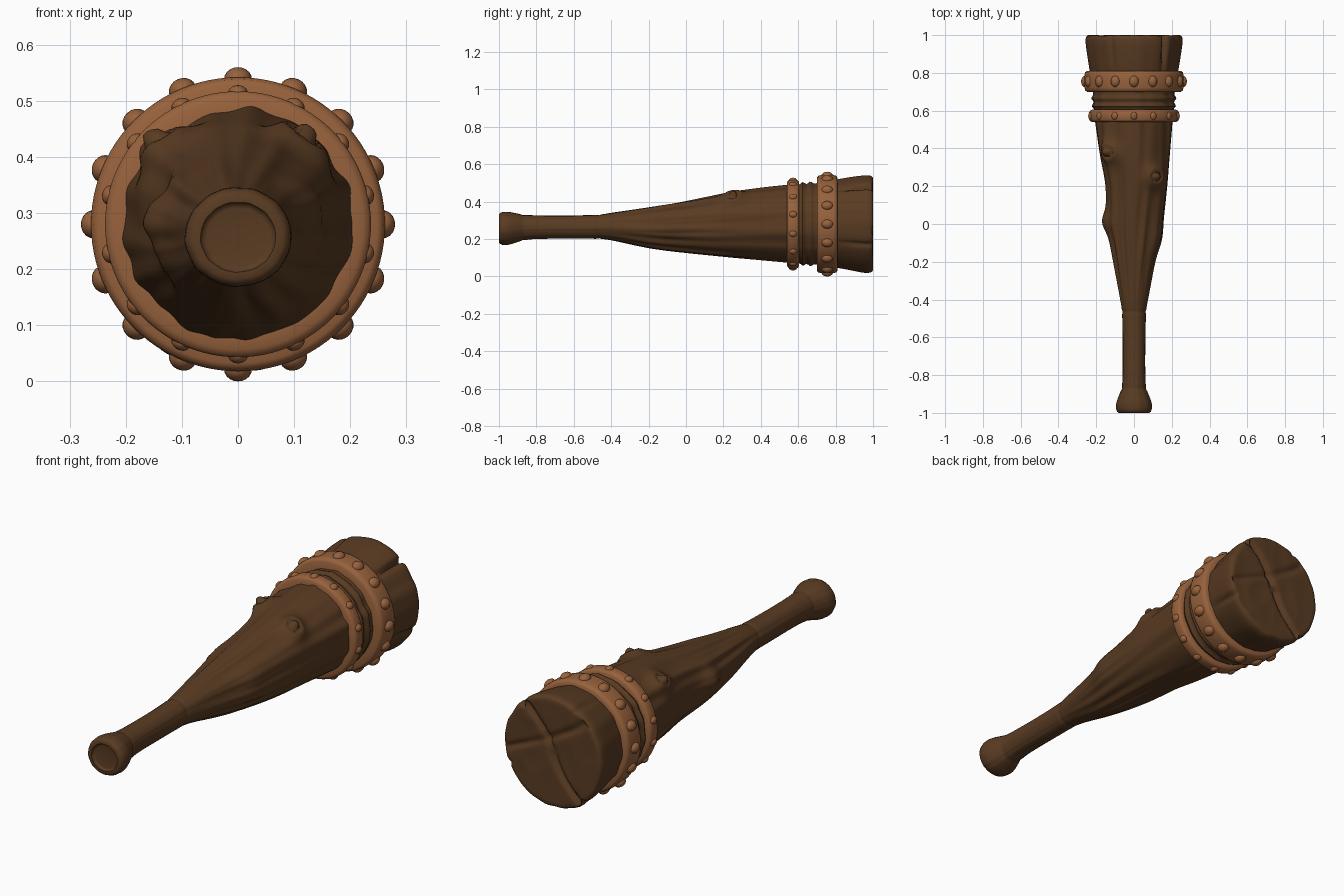
import bpy, bmesh, math
from mathutils import Vector, Matrix, noise

cube = bpy.data.objects.get("Cube")
if cube:
    bpy.data.objects.remove(cube)


def material(name, rgb):
    m = bpy.data.materials.new(name)
    m.use_nodes = True
    m.diffuse_color = (*rgb, 1)
    bsdf = m.node_tree.nodes["Principled BSDF"]
    bsdf.inputs["Base Color"].default_value = (*rgb, 1)
    bsdf.inputs["Roughness"].default_value = 0.8
    return m


WOOD = material("dark wood", (0.1, 0.044, 0.016))
LEATHER = material("tan leather", (0.31, 0.122, 0.046))


def finish(bm, name, mat, angle=50):
    bmesh.ops.recalc_face_normals(bm, faces=bm.faces)
    mesh = bpy.data.meshes.new(name)
    bm.to_mesh(mesh)
    bm.free()
    mesh.materials.append(mat)
    ob = bpy.data.objects.new(name, mesh)
    bpy.context.collection.objects.link(ob)
    bpy.ops.object.select_all(action="DESELECT")
    ob.select_set(True)
    bpy.context.view_layer.objects.active = ob
    bpy.ops.object.shade_smooth_by_angle(angle=math.radians(angle))
    return ob


def bridge(bm, a, b):
    n = len(a)
    for i in range(n):
        j = (i + 1) % n
        bm.faces.new((a[i], a[j], b[j], b[i]))


def bell(d, width):
    return math.exp(-(d / width) ** 2)


# Trunk stations: y, centre x, centre z, half width, half height
STATIONS = [
    (-1.00, 0, .257, .092, .086), (-.95, 0, .258, .094, .088),
    (-.87, 0, .262, .066, .069), (-.80, 0, .264, .060, .063),
    (-.60, 0, .264, .060, .062), (-.46, 0, .266, .064, .065),
    (-.40, 0, .267, .073, .073), (-.20, 0, .262, .108, .108),
    (0, .005, .265, .146, .138), (.20, .012, .272, .166, .168),
    (.35, .005, .277, .186, .187), (.55, 0, .280, .206, .205),
    (.70, 0, .280, .216, .216), (.85, 0, .282, .240, .243),
    (.95, 0, .280, .255, .260), (1.0, 0, .280, .257, .261)]


def section(y):
    """Smooth interpolation through the stations."""
    k = 0
    while k < len(STATIONS) - 2 and y > STATIONS[k + 1][0]:
        k += 1
    p, q = STATIONS[k], STATIONS[k + 1]
    o, r = STATIONS[max(k - 1, 0)], STATIONS[min(k + 2, len(STATIONS) - 1)]
    h = q[0] - p[0]
    t = (y - p[0]) / h
    out = []
    for c in range(1, 5):
        m0 = (q[c] - o[c]) / (q[0] - o[0]) * h
        m1 = (r[c] - p[c]) / (r[0] - p[0]) * h
        out.append((2*t**3 - 3*t*t + 1) * p[c] + (t**3 - 2*t*t + t) * m0
                   + (3*t*t - 2*t**3) * q[c] + (t**3 - t*t) * m1)
    return out


# Knots: y, degrees from the top, height, width, has a ringed eye
KNOTS = [(.38, -44, .045, .055, True), (.25, 34, .042, .055, True),
         (.01, -80, .026, .06, False), (-.08, 75, .014, .08, False)]
# End cracks: degrees from the top, depth
CRACKS = [(40, .03), (-28, .010), (-140, .014), (115, .012)]


def angle_gap(a, degrees):
    return (a - math.radians(degrees) + math.pi) % (2 * math.pi) - math.pi


def relief(y, a, r):
    """Radial detail of the wood surface: grain, knots, collars and cracks."""
    body = min(max((y + .42) / .3, 0), 1)
    grain = noise.noise(Vector((math.sin(a) * 4, y * 1.5, math.cos(a) * 4)))
    d = grain * (.002 + .010 * body * (1 if y < .55 else .4))
    for ky, deg, height, width, eye in KNOTS:
        dist = math.hypot(y - ky, angle_gap(a, deg) * r)
        d += height * bell(dist, width)
        if eye:
            d -= .017 * bell(dist - .024, .008)
    for line in (-.87, -.465):
        d -= .004 * bell(y - line, .008)
    for ridge in (.625, .665):
        d += .013 * bell(y - ridge, .011)
    if y > .78:
        for deg, depth in CRACKS:
            d -= depth * min((y - .78) / .15, 1) * bell(angle_gap(a, deg) * r, .012)
    return d


def wood_ring(bm, y, scale, lift, n=160):
    cx, cz, rx, rz = section(y)
    verts = []
    for i in range(n):
        a = 2 * math.pi * i / n
        d = relief(y, a, rx)
        x = (rx + d) * scale * math.sin(a)
        z = (rz + d) * scale * math.cos(a)
        verts.append(bm.verts.new((cx + x, y + lift(x, z), cz + z)))
    return verts


def end_lift(x, z):
    """Shallow splits and unevenness across the sawn end."""
    wave = .02 * math.sin(z * 14)
    split = .018 * bell(x * .8 - z * .6 + wave, .014)
    split += .012 * bell(x * .5 + z * .85 - .08 + wave, .016)
    return -split - .006 * abs(noise.noise(Vector((x * 8, 0, z * 8))))


def flat(x, z):
    return 0


# Trunk: handle cap, long body, then the broad split end
bm = bmesh.new()
rings = [wood_ring(bm, -.988, s, lambda x, z, e=e: e)
         for s, e in ((.05, .0), (.6, .0), (.68, -.002), (.72, -.012), (.86, -.012), (.95, -.007))]
steps = 200
rings += [wood_ring(bm, -.982 + 1.957 * i / steps, 1, flat) for i in range(steps + 1)]
rings += [wood_ring(bm, y, s, flat) for y, s in ((.986, .992), (.995, .975))]
rings += [wood_ring(bm, 1, 1 - .055 * i, end_lift) for i in range(1, 18)]
for a, b in zip(rings, rings[1:]):
    bridge(bm, a, b)
bm.faces.new(rings[0])
bm.faces.new(rings[-1])
finish(bm, "club_trunk", WOOD, 60)


def strap(name, y0, y1, radius, inner, n=96):
    """Closed leather hoop with rounded edges."""
    w = y1 - y0
    profile = [(y0, inner), (y0, radius - .014), (y0 + .006, radius - .004),
               (y0 + .2 * w, radius), (y1 - .2 * w, radius),
               (y1 - .006, radius - .004), (y1, radius - .014), (y1, inner)]
    bm = bmesh.new()
    loops = []
    for y, r in profile:
        loops.append([bm.verts.new((r * math.sin(2 * math.pi * i / n), y,
                                    .28 + r * math.cos(2 * math.pi * i / n)))
                      for i in range(n)])
    for k in range(len(loops)):
        bridge(bm, loops[k], loops[(k + 1) % len(loops)])
    finish(bm, name, LEATHER)


def studs(name, count, y, radius, size):
    """Domed rivets evenly spaced around a hoop."""
    bm = bmesh.new()
    for i in range(count):
        a = 2 * math.pi * i / count
        place = (Matrix.Translation((0, y, .28)) @ Matrix.Rotation(a, 4, "Y")
                 @ Matrix.Translation((0, 0, radius)) @ Matrix.Diagonal((*size, 1)))
        bmesh.ops.create_uvsphere(bm, u_segments=16, v_segments=10, radius=1, matrix=place)
    finish(bm, name, LEATHER)


strap("wide_strap", .70, .81, .262, .205)
studs("wide_strap_studs", 16, .755, .258, (.025, .031, .022))
strap("narrow_strap", .54, .605, .237, .195)
studs("narrow_strap_studs", 14, .572, .233, (.018, .022, .015))
